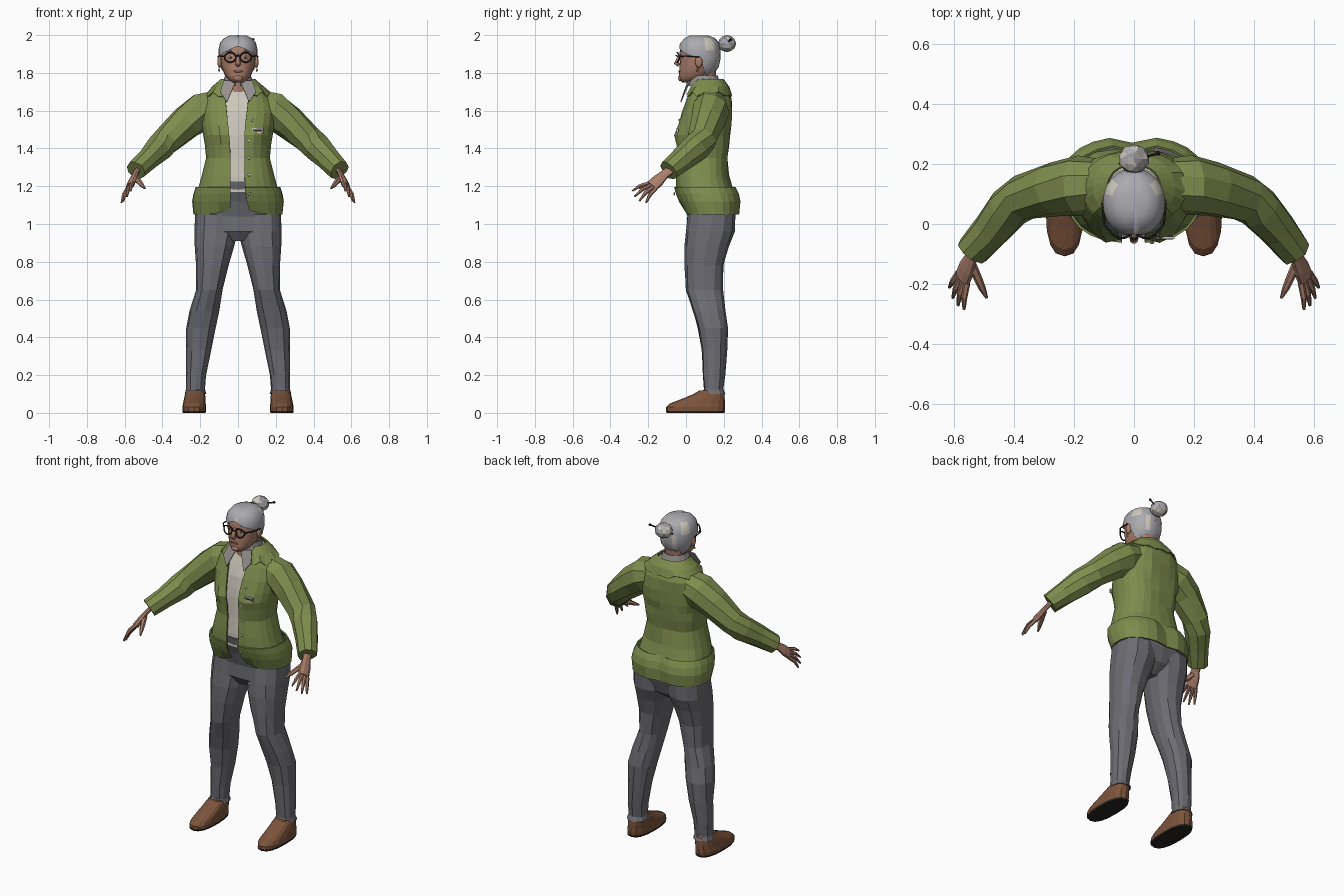
import bpy, bmesh, math, random
from mathutils import Vector
from mathutils.bvhtree import BVHTree

random.seed(4)
if "Cube" in bpy.data.objects:
    bpy.data.objects.remove(bpy.data.objects["Cube"])


def material(name, r, g, b):
    m = bpy.data.materials.new(name)
    m.diffuse_color = (r, g, b, 1)
    m.use_nodes = True
    node = next(n for n in m.node_tree.nodes if n.type == "BSDF_PRINCIPLED")
    node.inputs["Base Color"].default_value = (r, g, b, 1)
    node.inputs["Roughness"].default_value = 0.8
    return m


GREEN = material("olive jacket", 0.21, 0.265, 0.075)
GREY = material("grey trousers", 0.15, 0.15, 0.17)
SKIN = material("skin", 0.4, 0.21, 0.145)
HAIR = material("silver hair", 0.4, 0.4, 0.43)
CREAM = material("cream", 0.62, 0.58, 0.5)
BROWN = material("brown leather", 0.2, 0.088, 0.045)
DARK = material("dark rubber", 0.02, 0.018, 0.017)
COLLAR = material("warm grey", 0.3, 0.28, 0.27)
LIPS = material("lips", 0.27, 0.09, 0.07)


def finish(name, bm, mats, smooth=False, thick=0):
    bmesh.ops.recalc_face_normals(bm, faces=bm.faces[:])
    me = bpy.data.meshes.new(name)
    bm.to_mesh(me)
    bm.free()
    for m in mats if isinstance(mats, list) else [mats]:
        me.materials.append(m)
    for p in me.polygons:
        p.use_smooth = smooth
    ob = bpy.data.objects.new(name, me)
    bpy.context.collection.objects.link(ob)
    if thick:
        mod = ob.modifiers.new("thickness", "SOLIDIFY")
        mod.thickness, mod.offset = thick, 0
    return ob


def skin_rings(rings, closed=True):
    bm = bmesh.new()
    loops = [[bm.verts.new(p) for p in ring] for ring in rings]
    n = len(loops[0])
    for a, b in zip(loops, loops[1:]):
        for i in range(n if closed else n - 1):
            j = (i + 1) % n
            bm.faces.new((a[i], a[j], b[j], b[i]))
    if closed:
        bm.faces.new(loops[0])
        bm.faces.new(loops[-1])
    return bm


def slices(rows, n=16, p=0.85, gap=None, sx=1):
    """Horizontal sections (z, centre x, half width, front y, back y); gap(z) gives an open front."""
    power = lambda v: math.copysign(abs(v) ** p, v)
    rings = []
    for z, cx, rx, y0, y1 in rows:
        left = right = 0
        if gap:
            left, right = (math.asin(min(1, g / rx) ** (1 / p)) for g in gap(z))
        span = math.tau - left - right
        ring = []
        for i in range(n):
            t = -math.pi / 2 + left + span * i / (n - 1 if gap else n)
            ring.append(Vector((sx * (cx + rx * power(math.cos(t))),
                                (y0 + y1) / 2 + (y1 - y0) / 2 * power(math.sin(t)), z)))
        rings.append(ring)
    return skin_rings(rings, not gap)


def tube(path, n=8, flat=1.0, wide=(0, 0, 1), sx=1):
    """Sections across a path of (x, y, z, radius), widest along the wide vector."""
    pts = [Vector(q[:3]) for q in path]
    rings = []
    for i, c in enumerate(pts):
        t = (pts[min(i + 1, len(pts) - 1)] - pts[max(i - 1, 0)]).normalized()
        w = Vector(wide)
        u = (w - t * w.dot(t)).normalized()
        v = t.cross(u)
        ring = []
        for k in range(n):
            a = math.tau * (k + 0.5) / n
            q = c + path[i][3] * (u * math.cos(a) + v * flat * math.sin(a))
            ring.append((q.x * sx, q.y, q.z))
        rings.append(ring)
    return skin_rings(rings)


def ball(name, loc, size, mat, sub=2, smooth=False):
    bm = bmesh.new()
    bmesh.ops.create_icosphere(bm, subdivisions=sub, radius=1)
    for v in bm.verts:
        v.co = Vector(loc) + v.co * Vector(size)
    return finish(name, bm, mat, smooth)


def front_y(ob, x, z):
    tree = BVHTree.FromPolygons([v.co for v in ob.data.vertices], [q.vertices for q in ob.data.polygons])
    hit = tree.ray_cast(Vector((x, -1, z)), Vector((0, 1, 0)))[0]
    return hit.y if hit else 0


# Jacket body with bust and small cloth folds
def opening(z):
    return (0.035 + max(0, z - 1.5) * 0.12 + max(0, 1.2 - z) * 0.15, 0.04 + max(0, z - 1.4) * 0.1)


coat = [(1.17, 0, .212, -.05, .25), (1.25, 0, .19, -.05, .225), (1.35, 0, .165, -.042, .215),
        (1.42, 0, .172, -.04, .225), (1.47, 0, .18, -.038, .23), (1.52, 0, .19, -.032, .236),
        (1.59, 0, .195, -.02, .24), (1.66, 0, .175, .005, .235), (1.71, 0, .14, .025, .22),
        (1.75, 0, .1, .04, .2)]
bm = slices(coat, 23, 0.8, opening)
for v in bm.verts:
    x, y, z = v.co
    if y < 0.1:
        v.co.y -= 0.032 * math.exp(-((abs(x) - .1) / .055) ** 2 - ((z - 1.47) / .06) ** 2)
    elif abs(x) > 0.02:
        v.co.y += random.uniform(-.006, .006)
jacket = finish("jacket_body", bm, GREEN, thick=.008)

# Lower jacket skirt with rounded front corners and a back seam
skirt = [(1.05, 0, .232, -.004, .28), (1.12, 0, .239, -.034, .288), (1.16, 0, .232, -.05, .28), (1.195, 0, .22, -.06, .262)]
bm = slices(skirt, 25, 0.8, opening)
for v in bm.verts:
    x, y, z = v.co
    if y > 0.15:
        v.co.y -= 0.022 * math.exp(-(x / .025) ** 2)
    elif y < 0.08 and z < 1.06:
        v.co.z += 0.04 * math.exp(-(x / .09) ** 2)
finish("jacket_skirt", bm, GREEN, thick=.008)

# Jacket collar with a ragged lower edge
bm = slices([(1.685, 0, .172, .0, .24), (1.725, 0, .135, .018, .226), (1.765, 0, .088, .04, .196)],
            25, 0.9, lambda z: (.065, .07))
for i, v in enumerate(bm.verts):
    if v.co.z < 1.7:
        v.co.z += random.uniform(-.015, .015)
finish("jacket_collar", bm, GREEN, thick=.007)

# Shirt, shirt collar and neck
finish("shirt", slices([(z, 0, rx - .016, y0 + .012, y1 - .016) for z, c, rx, y0, y1 in coat], 20, 0.8), CREAM)
finish("neck", slices([(1.7, 0, .065, .03, .16), (1.75, 0, .058, .03, .155), (1.81, 0, .06, .04, .16)], 12), SKIN)
finish("shirt_collar", slices([(1.73, 0, .085, .015, .18), (1.785, 0, .066, .02, .165)], 15, 0.9,
                              lambda z: (.015, .015)), COLLAR, thick=.006)
for s, side in ((1, "left"), (-1, "right")):
    bm = bmesh.new()
    corners = [(.012, .01, 1.755), (.075, .025, 1.76), (.095, -.005, 1.7), (.058, -.028, 1.645)]
    bm.faces.new([bm.verts.new((s * x, y, z)) for x, y, z in corners])
    finish(side + "_collar_point", bm, COLLAR, thick=.006)

# Buttons and breast badge
for i, z in enumerate((1.55, 1.44, 1.35, 1.26, 1.16)):
    x = .078 if i == 0 else .06
    y = front_y(jacket, x, max(z, 1.18)) - (.016 if z < 1.2 else .006)
    ball("button_%d" % (i + 1), (x, y, z), (.009, .005, .009), CREAM, 1)
y = front_y(jacket, .105, 1.495) - .006
for name, w, h, d, mat in (("badge", .03, .012, .004, CREAM), ("badge_bar", .025, .004, .006, DARK)):
    bm = bmesh.new()
    bmesh.ops.create_cube(bm, size=2)
    for v in bm.verts:
        v.co = Vector((.105, y, 1.495)) + v.co * Vector((w, d, h))
    finish(name, bm, mat)

# Trouser seat
finish("trouser_seat", slices([(.91, 0, .08, .04, .17), (.96, 0, .2, .005, .235), (1.04, 0, .222, .008, .262),
                               (1.12, 0, .212, -.015, .262), (1.17, 0, .2, -.036, .24), (1.225, 0, .18, -.046, .215)], 18), GREY)

leg = [(.1, .225, .058, .08, .207), (.125, .225, .05, .092, .195), (.2, .222, .053, .09, .205), (.33, .208, .066, .082, .215),
       (.45, .196, .078, .062, .219), (.54, .178, .079, .035, .207), (.65, .152, .07, .0, .193), (.78, .136, .086, -.008, .198),
       (.88, .125, .104, -.006, .225), (.96, .116, .115, .0, .255), (1.05, .112, .115, .01, .262)]
shoe = [(.01, .232, .062, -.107, .205), (.03, .232, .063, -.107, .207), (.05, .231, .06, -.085, .206),
        (.075, .229, .057, -.02, .205), (.1, .227, .053, .04, .203), (.118, .226, .046, .07, .198)]
sleeve = [(.1, .13, 1.63, .085), (.19, .128, 1.6, .1), (.27, .115, 1.54, .09), (.375, .085, 1.445, .078),
          (.42, .05, 1.4, .075), (.48, -.022, 1.34, .064), (.538, -.09, 1.283, .056)]
spread = Vector((.45, .6, -.5)).normalized()
knuckle = Vector((.572, -.18, 1.2))
tips = {"index": (.568, -.285, 1.175), "middle": (.588, -.272, 1.145),
        "ring": (.606, -.247, 1.122), "little": (.617, -.212, 1.112)}

for s, side in ((1, "left"), (-1, "right")):
    # Trouser leg and shoe
    bm = slices(leg, 12, 0.85, sx=s)
    for v in bm.verts:
        v.co.y += random.uniform(-.004, .004)
    finish(side + "_trouser_leg", bm, GREY)
    finish(side + "_shoe", slices(shoe, 16, 0.8, sx=s), BROWN)
    finish(side + "_sole", slices([(0, .232, .06, -.103, .203), (.011, .232, .063, -.108, .207)], 16, 0.8, sx=s), DARK)
    # Sleeve
    bm = tube(sleeve, 9, sx=s)
    for v in bm.verts:
        v.co += Vector([random.uniform(-.004, .004) for k in range(3)])
    finish(side + "_sleeve", bm, GREEN)
    # Hand with fingers and thumb
    palm = [(.525, -.065, 1.3, .028), (.545, -.115, 1.262, .027), (.56, -.15, 1.228, .036), (*knuckle, .036)]
    finish(side + "_palm", tube(palm, 8, 0.5, spread, s), SKIN)
    for i, (finger, tip) in enumerate(tips.items()):
        base = knuckle + spread * (i - 1.5) * .018
        mid = base.lerp(Vector(tip), 0.5) + Vector((.004, -.004, .006))
        path = [(*base, .0115), (*mid, .0105), (*tip, .005)]
        finish(side + "_" + finger + "_finger", tube(path, 6, sx=s), SKIN)
    thumb = [(.545, -.13, 1.245, .016), (.52, -.185, 1.22, .014), (.507, -.215, 1.205, .012), (.492, -.247, 1.188, .005)]
    finish(side + "_thumb", tube(thumb, 6, sx=s), SKIN)

# Head
skull = [(1.75, 0, .03, -.02, .06), (1.765, 0, .05, -.036, .09), (1.79, 0, .071, -.037, .135), (1.83, 0, .087, -.034, .165),
         (1.87, 0, .094, -.032, .174), (1.91, 0, .096, -.034, .176), (1.95, 0, .087, -.024, .168),
         (1.975, 0, .066, -.002, .145), (1.99, 0, .035, .03, .11)]
head = finish("head", slices(skull, 20, 0.95), SKIN, smooth=True)

# Hair: two parted front halves and the back, cut from an enlarged skull
cuts = {"left_front_hair": [((0, 0, 0), (1, 0, 0)), ((0, -.03, 1.94), (.35, .2, .9))],
        "right_front_hair": [((0, 0, 0), (-1, 0, 0)), ((0, -.03, 1.94), (-.35, .2, .9))],
        "back_hair": [((0, .085, 1.85), (0, 1, .3)), ((0, .1, 1.775), (0, 0, 1))]}
for name, planes in cuts.items():
    bm = slices([(z + .009 * (z > 1.9), 0, rx + .008, y0 - .008, y1 + .008) for z, c, rx, y0, y1 in skull], 24, 0.95)
    for v in bm.verts:
        if abs(v.co.x) < .002 and v.co.y < .12 and v.co.z > 1.9:
            v.co.z -= .005
    for co, no in planes:
        bmesh.ops.bisect_plane(bm, geom=bm.verts[:] + bm.edges[:] + bm.faces[:], plane_co=co,
                               plane_no=no, clear_inner=True)
    for f in bm.faces:
        c = f.calc_center_median()
        angle = math.degrees(math.atan2(c.y - .07, abs(c.x)))
        f.material_index = int(15 < angle < 45 and 1.93 < c.z < 1.99 or 55 < angle < 72 and 1.83 < c.z < 1.92)
    finish(name, bm, [HAIR, CREAM], smooth=True)

# Bun with a streaked pattern and a hairpin
bun = ball("hair_bun", (0, .217, 1.955), (.052, .049, .045), [HAIR, CREAM, COLLAR])
for q in bun.data.polygons:
    q.material_index = (q.index // 4) % 3
finish("hairpin", tube([(-.05, .2, 1.94, .004), (.078, .235, 1.975, .004)], 6), DARK)
ball("hairpin_bead", (.08, .236, 1.976), (.009, .009, .009), DARK, 1)

# Nose and mouth
finish("nose", tube([(0, -.028, 1.895, .008), (0, -.042, 1.872, .01), (0, -.051, 1.852, .015), (0, -.036, 1.842, .012)],
                    8, wide=(1, 0, 0)), SKIN, smooth=True)
ball("mouth", (0, front_y(head, 0, 1.808), 1.808), (.027, .005, .006), LIPS)
ball("chin", (0, -.03, 1.772), (.025, .012, .016), SKIN, smooth=True)

# Eyes, brows, ears, earrings and spectacles
for s, side in ((1, "left"), (-1, "right")):
    y = front_y(head, s * .04, 1.882)
    ball(side + "_eye", (s * .04, y, 1.882), (.014, .004, .007), CREAM)
    ball(side + "_pupil", (s * .04, y - .003, 1.882), (.006, .003, .006), DARK, 1)
    ball(side + "_brow", (s * .042, y, 1.917), (.022, .006, .005), COLLAR, 1)
    ball(side + "_ear", (s * .097, .068, 1.858), (.012, .02, .033), SKIN, 2, True)
    ball(side + "_earring", (s * .1, .06, 1.815), (.006, .006, .01), CREAM, 1)
    rim = [(s * (.041 + .03 * math.cos(a)), -.047 + .012 * math.cos(a) ** 2, 1.882 + .026 * math.sin(a), .0042)
           for a in (math.tau * k / 16 for k in range(17))]
    finish(side + "_spectacle_rim", tube(rim, 5, wide=(0, 1, 0)), DARK)
    finish(side + "_spectacle_arm", tube([(s * .071, -.036, 1.888, .004), (s * .1, .0, 1.89, .004),
                                          (s * .106, .07, 1.885, .004)], 5), DARK)
finish("spectacle_bridge", tube([(-.013, -.046, 1.888, .004), (0, -.052, 1.892, .004), (.013, -.046, 1.888, .004)], 5), DARK)
